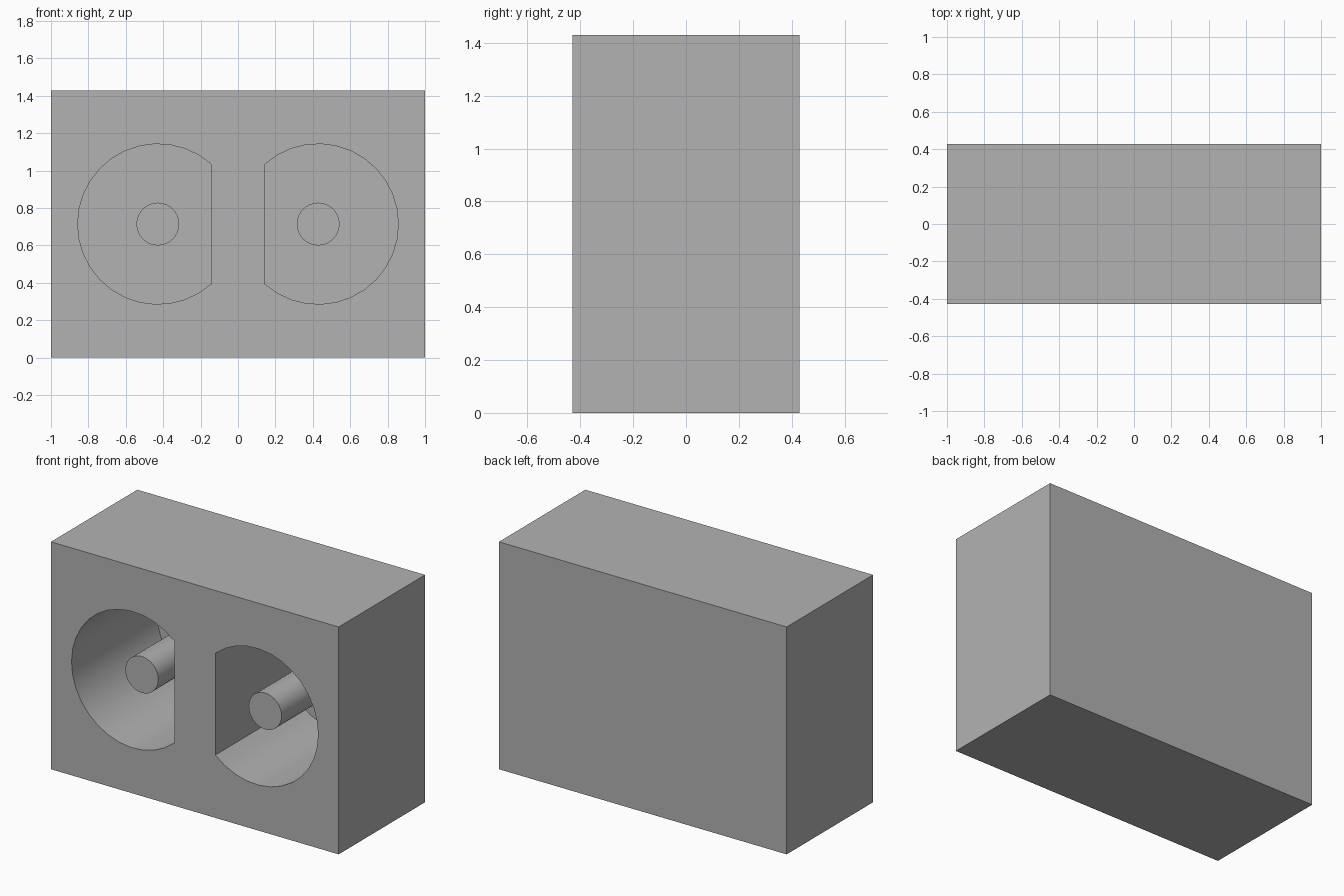
import bpy
import bmesh
from math import acos, cos, sin, pi, radians
from mathutils import Vector

cube = bpy.data.objects.get("Cube")
if cube:
    bpy.data.objects.remove(cube, do_unlink=True)

# Module: the block is 14 x 6 x 10 modules
U = 1 / 7
WIDTH, DEPTH, HEIGHT = 14 * U, 6 * U, 10 * U
FRONT, BACK = -DEPTH / 2, DEPTH / 2
FLOOR = BACK - 0.1 * U
MID_Z = HEIGHT / 2

grey = bpy.data.materials.new("plain grey")
grey.use_nodes = True
colour = (0.448, 0.448, 0.448, 1)
grey.diffuse_color = colour
bsdf = next(n for n in grey.node_tree.nodes if n.type == "BSDF_PRINCIPLED")
bsdf.inputs["Base Color"].default_value = colour


def extrude_profile(name, points, y0, y1):
    """Prism from an x-z outline, running from y0 to y1."""
    bm = bmesh.new()
    face = bm.faces.new([bm.verts.new((x, y0, z)) for x, z in points])
    result = bmesh.ops.extrude_face_region(bm, geom=[face])
    verts = [v for v in result["geom"] if isinstance(v, bmesh.types.BMVert)]
    bmesh.ops.translate(bm, verts=verts, vec=Vector((0, y1 - y0, 0)))
    bmesh.ops.recalc_face_normals(bm, faces=bm.faces)
    mesh = bpy.data.meshes.new(name)
    bm.to_mesh(mesh)
    bm.free()
    mesh.materials.append(grey)
    obj = bpy.data.objects.new(name, mesh)
    bpy.context.collection.objects.link(obj)
    return obj


def arc(cx, side, radius, start, end, steps):
    """Points on a circle, with angles measured from the outward side."""
    return [(cx + side * radius * cos(a), MID_Z + radius * sin(a))
            for a in (start + (end - start) * i / steps for i in range(steps + 1))]


def activate(obj):
    bpy.ops.object.select_all(action="DESELECT")
    obj.select_set(True)
    bpy.context.view_layer.objects.active = obj


# Solid block
w = WIDTH / 2
housing = extrude_profile("housing", [(-w, 0), (w, 0), (w, HEIGHT), (-w, HEIGHT)], FRONT, BACK)
parts = [housing]

# Each side: a deep round recess with a flat inner wall, and a pin inside it
limit = pi - acos(2 / 3)
for side, label in ((1, "left"), (-1, "right")):
    cx = side * 3 * U
    outline = arc(cx, side, 3 * U, -limit, limit, 24)
    cutter = extrude_profile(label + "_recess_cutter", outline, FRONT - U, FLOOR)
    cutter.hide_render = True
    mod = housing.modifiers.new("recess", "BOOLEAN")
    mod.operation = "DIFFERENCE"
    mod.solver = "EXACT"
    mod.object = cutter
    activate(housing)
    bpy.ops.object.modifier_apply(modifier=mod.name)
    bpy.data.objects.remove(cutter, do_unlink=True)

    ring = arc(cx, side, 0.8 * U, 0, 2 * pi, 32)[:-1]
    parts.append(extrude_profile(label + "_pin", ring, FRONT + 0.6 * U, FLOOR))

# Smooth round walls, sharp edges
for obj in parts:
    activate(obj)
    bpy.ops.object.shade_smooth_by_angle(angle=radians(30))
